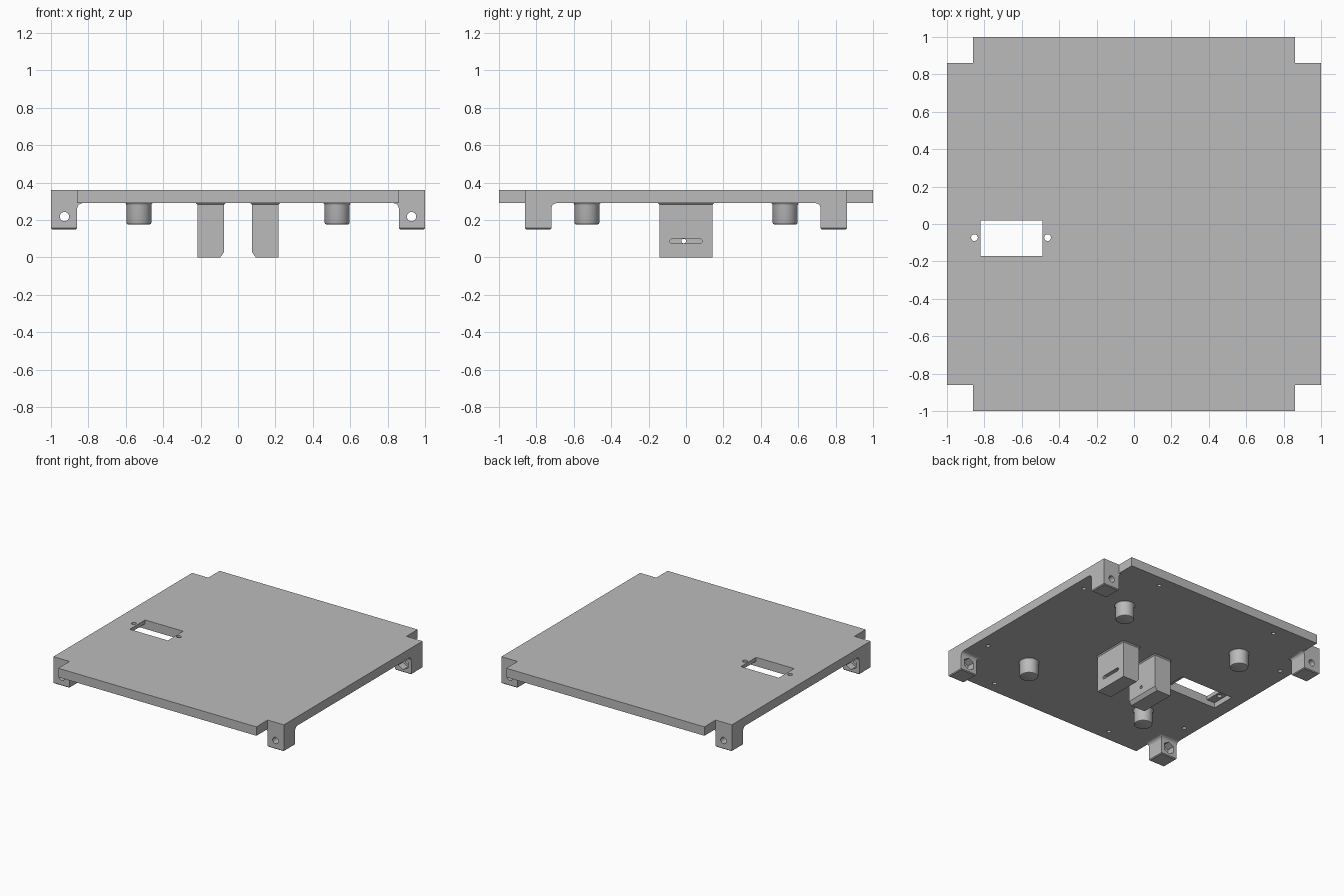
import bpy, bmesh, math
from mathutils import Matrix, Vector

if "Cube" in bpy.data.objects:
    bpy.data.objects.remove(bpy.data.objects["Cube"], do_unlink=True)

grey = bpy.data.materials.new("plain grey")
grey.use_nodes = True
colour = (0.5, 0.5, 0.5, 1)
grey.diffuse_color = colour
grey.node_tree.nodes["Principled BSDF"].inputs["Base Color"].default_value = colour

TOP, UNDER = 0.36, 0.29     # plate faces
NOTCH = 0.86                # inner edge of the corner notches


def finish(bm, name):
    bmesh.ops.recalc_face_normals(bm, faces=bm.faces[:])
    mesh = bpy.data.meshes.new(name)
    bm.to_mesh(mesh)
    bm.free()
    obj = bpy.data.objects.new(name, mesh)
    obj.data.materials.append(grey)
    bpy.context.collection.objects.link(obj)
    return obj


def loft(name, rings):
    """Closed solid through rings of equal point counts."""
    bm = bmesh.new()
    loops = [[bm.verts.new(p) for p in ring] for ring in rings]
    n = len(loops[0])
    for a, b in zip(loops, loops[1:]):
        for i in range(n):
            j = (i + 1) % n
            bm.faces.new((a[i], a[j], b[j], b[i]))
    bm.faces.new(loops[0])
    bm.faces.new(loops[-1])
    return finish(bm, name)


def rect(x0, x1, y0, y1, z):
    return [(x0, y0, z), (x1, y0, z), (x1, y1, z), (x0, y1, z)]


def box(name, x0, x1, y0, y1, z0, z1):
    return loft(name, [rect(x0, x1, y0, y1, z) for z in (z0, z1)])


def rod(name, start, end, radius, sides=24):
    start, end = Vector(start), Vector(end)
    axis = end - start
    bm = bmesh.new()
    turn = axis.to_track_quat('Z', 'Y').to_matrix().to_4x4()
    bmesh.ops.create_cone(bm, cap_ends=True, segments=sides, radius1=radius,
                          radius2=radius, depth=axis.length,
                          matrix=Matrix.Translation((start + end) / 2) @ turn)
    return finish(bm, name)


def activate(obj):
    bpy.ops.object.select_all(action='DESELECT')
    obj.select_set(True)
    bpy.context.view_layer.objects.active = obj


def cut(obj, cutters):
    activate(obj)
    for cutter in cutters:
        mod = obj.modifiers.new("cut", 'BOOLEAN')
        mod.operation, mod.solver, mod.object = 'DIFFERENCE', 'EXACT', cutter
        bpy.ops.object.modifier_apply(modifier=mod.name)
        bpy.data.objects.remove(cutter, do_unlink=True)


def smooth(obj):
    activate(obj)
    bpy.ops.object.shade_smooth_by_angle(angle=math.radians(35))


# Plate with notched corners
quarter = [(1, -NOTCH), (1, NOTCH), (NOTCH, NOTCH)]
outline = []
for k in range(4):
    c, s = round(math.cos(k * math.pi / 2)), round(math.sin(k * math.pi / 2))
    outline += [(x * c - y * s, x * s + y * c) for x, y in quarter]
plate = loft("plate", [[(x, y, z) for x, y in outline] for z in (UNDER, TOP)])

# Window, its recess underneath, its screw holes and the blind holes
cutters = [box("recess", -0.89, -0.43, -0.17, 0.02, 0.2, 0.33),
           box("window", -0.82, -0.49, -0.17, 0.02, 0.31, 0.5)]
cutters += [rod("screw_hole", (x, -0.073, 0.2), (x, -0.073, 0.5), 0.018)
            for x in (-0.853, -0.462)]
for sx in (-1, 1):
    for sy in (-1, 1):
        for x, y in ((0.53, 0.91), (0.91, 0.53)):
            cutters.append(rod("blind_hole", (sx * x, sy * y, 0.2),
                               (sx * x, sy * y, 0.335), 0.015, 16))
cut(plate, cutters)
smooth(plate)


def corner_tab(sx, sy):
    # Flared root follows a quarter circle, foot is slightly bevelled
    r, e = 0.03, 0.006
    arc = [k * math.pi / 12 for k in range(7)]
    steps = [(UNDER - r + r * math.sin(a), r * (1 - math.cos(a))) for a in arc]
    rings = [rect(NOTCH + e, 1 - e, 0.72 + e, NOTCH - e, 0.15),
             rect(NOTCH, 1, 0.72, NOTCH, 0.15 + e)]
    rings += [rect(NOTCH - o, 1, 0.72 - o, NOTCH, z) for z, o in steps]
    tab = loft("corner_tab", [[(sx * x, sy * y, z) for x, y, z in ring] for ring in rings])
    x, z = sx * 0.928, 0.218
    cut(tab, [rod("bolt_hole", (x, sy * 0.6, z), (x, sy * 1.1, z), 0.025),
              rod("nut_pocket", (x, sy * 0.6, z), (x, sy * 0.78, z), 0.048, 6)])
    smooth(tab)


def boss(x, y):
    # Round peg with a rounded foot and a small root flare
    profile = [(0.055, 0.175), (0.063, 0.178), (0.067, 0.187), (0.067, 0.278),
               (0.069, 0.286), (0.073, UNDER)]
    turns = [k * math.tau / 40 for k in range(40)]
    smooth(loft("boss", [[(x + r * math.cos(t), y + r * math.sin(t), z) for t in turns]
                         for r, z in profile]))


for sx in (-1, 1):
    for sy in (-1, 1):
        corner_tab(sx, sy)
        boss(sx * 0.53, sy * 0.53)


# Pair of clamp blocks, chamfered on the facing lower edges
def clamp_block(name, s):
    inner, outer, y, f = 0.075, 0.217, 0.143, 0.008
    levels = [(0, 0.02, 0), (0.028, 0, 0), (UNDER - f, 0, 0), (UNDER, -f, f)]
    return loft(name, [rect(s * (inner + i), s * (outer + o), -y - o, y + o, z)
                       for z, i, o in levels])


slotted = clamp_block("slotted_block", 1)
zc, r, half = 0.087, 0.013, 0.073
slot = [[(x, math.copysign(half, math.cos(t)) + r * math.cos(t), zc + r * math.sin(t))
         for t in [(k + 0.5) * math.tau / 24 for k in range(24)]] for x in (0, 0.3)]
cut(slotted, [loft("slot", slot)])
smooth(slotted)

drilled = clamp_block("drilled_block", -1)
cut(drilled, [rod("pin_hole", (-0.3, -0.012, zc), (0, -0.012, zc), 0.012)])
smooth(drilled)
